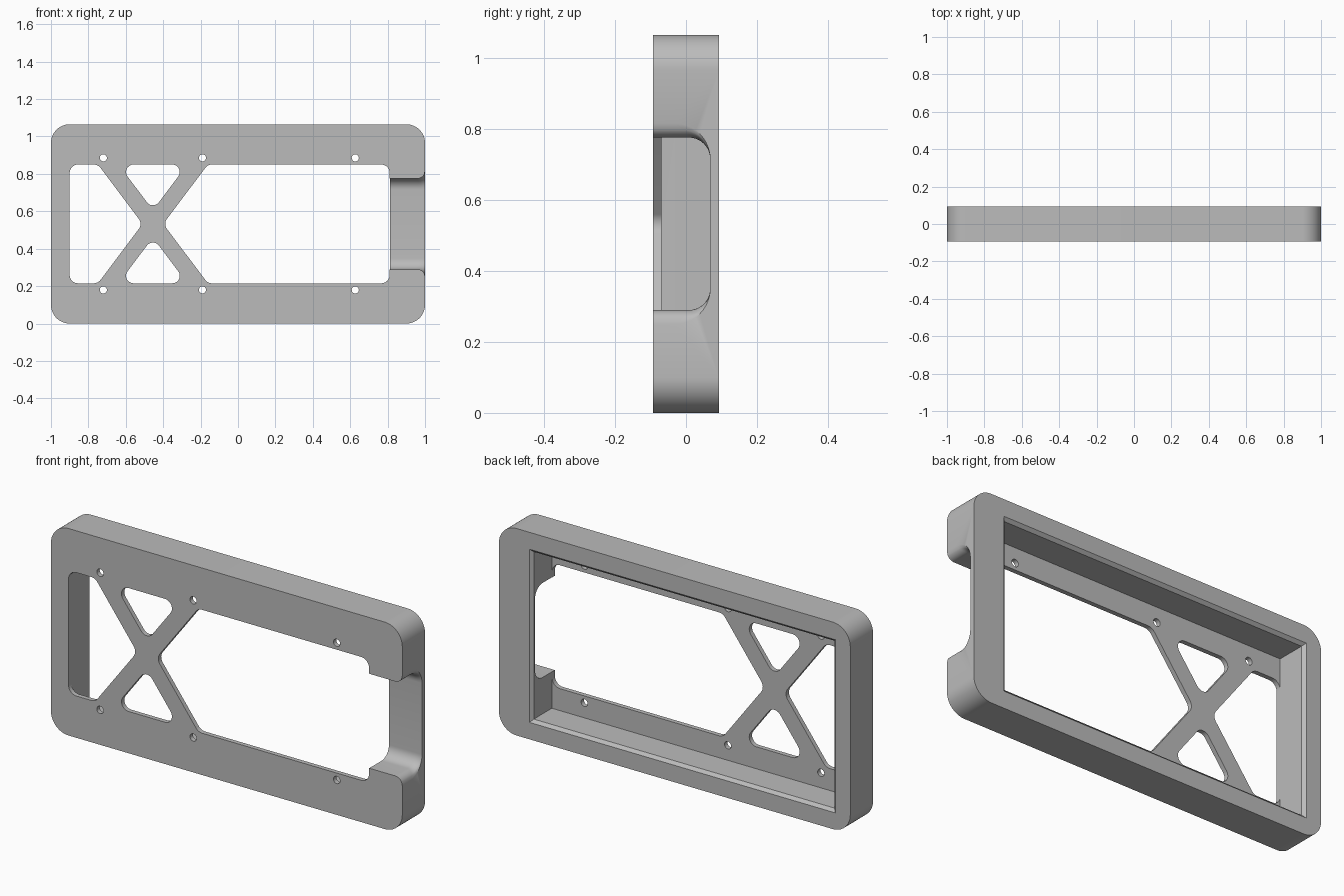
import bpy
import bmesh
from math import sin, cos, pi, sqrt
from mathutils import Vector

cube = bpy.data.objects.get("Cube")
if cube:
    bpy.data.objects.remove(cube)

H, D = 1.065, 0.0925          # overall height, half depth
MID = H / 2

grey = bpy.data.materials.new("light grey")
grey.use_nodes = True
colour = (0.5, 0.5, 0.5, 1)
grey.diffuse_color = colour
grey.node_tree.nodes["Principled BSDF"].inputs["Base Color"].default_value = colour


def rounded(points, r, steps=10):
    """Round every corner of a 2D polygon with radius r."""
    out = []
    n = len(points)
    for i in range(n):
        p = Vector(points[i])
        a = (Vector(points[i - 1]) - p).normalized()
        b = (Vector(points[(i + 1) % n]) - p).normalized()
        half = a.angle(b) / 2
        centre = p + (a + b).normalized() * (r / sin(half))
        start = p + a * (r / (sin(half) / cos(half))) - centre
        end = p + b * (r / (sin(half) / cos(half))) - centre
        sweep = pi - 2 * half
        for k in range(steps + 1):
            t = k / steps
            out.append(centre + (start * sin((1 - t) * sweep) + end * sin(t * sweep)) / sin(sweep))
    return out


def rect(x0, x1, z0, z1):
    return [(x0, z0), (x1, z0), (x1, z1), (x0, z1)]


def loft(name, rings):
    """Join equal rings of 3D points into a closed solid."""
    bm = bmesh.new()
    loops = [[bm.verts.new(p) for p in ring] for ring in rings]
    for a, b in zip(loops, loops[1:]):
        for i in range(len(a)):
            j = (i + 1) % len(a)
            bm.faces.new((a[i], a[j], b[j], b[i]))
    bm.faces.new(loops[0])
    bm.faces.new(loops[-1])
    bmesh.ops.recalc_face_normals(bm, faces=bm.faces)
    mesh = bpy.data.meshes.new(name)
    bm.to_mesh(mesh)
    bm.free()
    mesh.materials.append(grey)
    obj = bpy.data.objects.new(name, mesh)
    bpy.context.collection.objects.link(obj)
    return obj


def prism(name, outline, y0, y1):
    return loft(name, [[(x, y, z) for x, z in outline] for y in (y0, y1)])


# Rounded outer block
frame = prism("frame", rounded(rect(-1, 1, 0, H), 0.1, 16), -D, D)
cutters = []

# Cavity open to the back, with a chamfered rim
rings = []
for y, grow in ((-0.069, 0), (D - 0.015, 0), (D + 0.015, 0.03)):
    outline = rect(-0.9 - grow, 0.812 + grow, 0.102 - grow, H - 0.102 + grow)
    rings.append([(x, y, z) for x, z in outline])
cutters.append(loft("cavity_cutter", rings))

# Front windows that leave a crossed brace
CX, SLOPE, GAP = -0.455, 1.33, 0.055
LOW, HIGH = 0.215, H - 0.215
reach = GAP + (HIGH - MID) / SLOPE
windows = {
    "left": ([(-0.9, LOW), (CX - reach, LOW), (CX - GAP, MID),
              (CX - reach, HIGH), (-0.9, HIGH)], 0.045),
    "right": ([(CX + reach, LOW), (0.811, LOW), (0.811, HIGH),
               (CX + reach, HIGH), (CX + GAP, MID)], 0.045)}
tip = GAP * SLOPE
base = (HIGH - MID - tip) / SLOPE
for name, s in (("upper", 1), ("lower", -1)):
    top = MID + s * (HIGH - MID)
    windows[name] = ([(CX - base, top), (CX + base, top), (CX, MID + s * tip)], 0.04)
for name, (points, r) in windows.items():
    cutters.append(prism(name + "_window_cutter", rounded(points, r), -0.2, -0.03))

# Screw holes
for x in (-0.72, -0.19, 0.627):
    for s in (-1, 1):
        ring = [(x + 0.019 * cos(k * pi / 12), MID + s * 0.353 + 0.019 * sin(k * pi / 12))
                for k in range(24)]
        cutters.append(prism("screw_hole_cutter", ring, -0.2, -0.03))

# Side notch with rounded inner corners and a flared mouth
FLARE = 0.04
stations = [(0.75, 0)]
for k in range(11):
    x = FLARE * k / 10
    stations.append((1 - FLARE + x, FLARE - sqrt(max(FLARE ** 2 - x ** 2, 0))))
stations.append((1.05, FLARE))
rings = []
for x, grow in stations:
    h, r = 0.243 + grow, 0.06 + grow
    ring = [(x, -0.2, MID - h)]
    for s in (-1, 1):
        arc = [(x, 0.068 - r + r * sin(k * pi / 20), MID + s * (h - r + r * cos(k * pi / 20)))
               for k in range(11)]
        ring += arc if s < 0 else arc[::-1]
    ring.append((x, -0.2, MID + h))
    rings.append(ring)
cutters.append(loft("notch_cutter", rings))

# Cut everything out of the block
bpy.context.view_layer.objects.active = frame
for cutter in cutters:
    cutter.hide_render = True
    mod = frame.modifiers.new("cut", "BOOLEAN")
    mod.operation = "DIFFERENCE"
    mod.solver = "EXACT"
    mod.object = cutter
    bpy.ops.object.modifier_apply(modifier=mod.name)
    bpy.data.objects.remove(cutter)

bpy.ops.object.select_all(action="DESELECT")
frame.select_set(True)
bpy.ops.object.shade_smooth_by_angle(angle=pi / 6)
